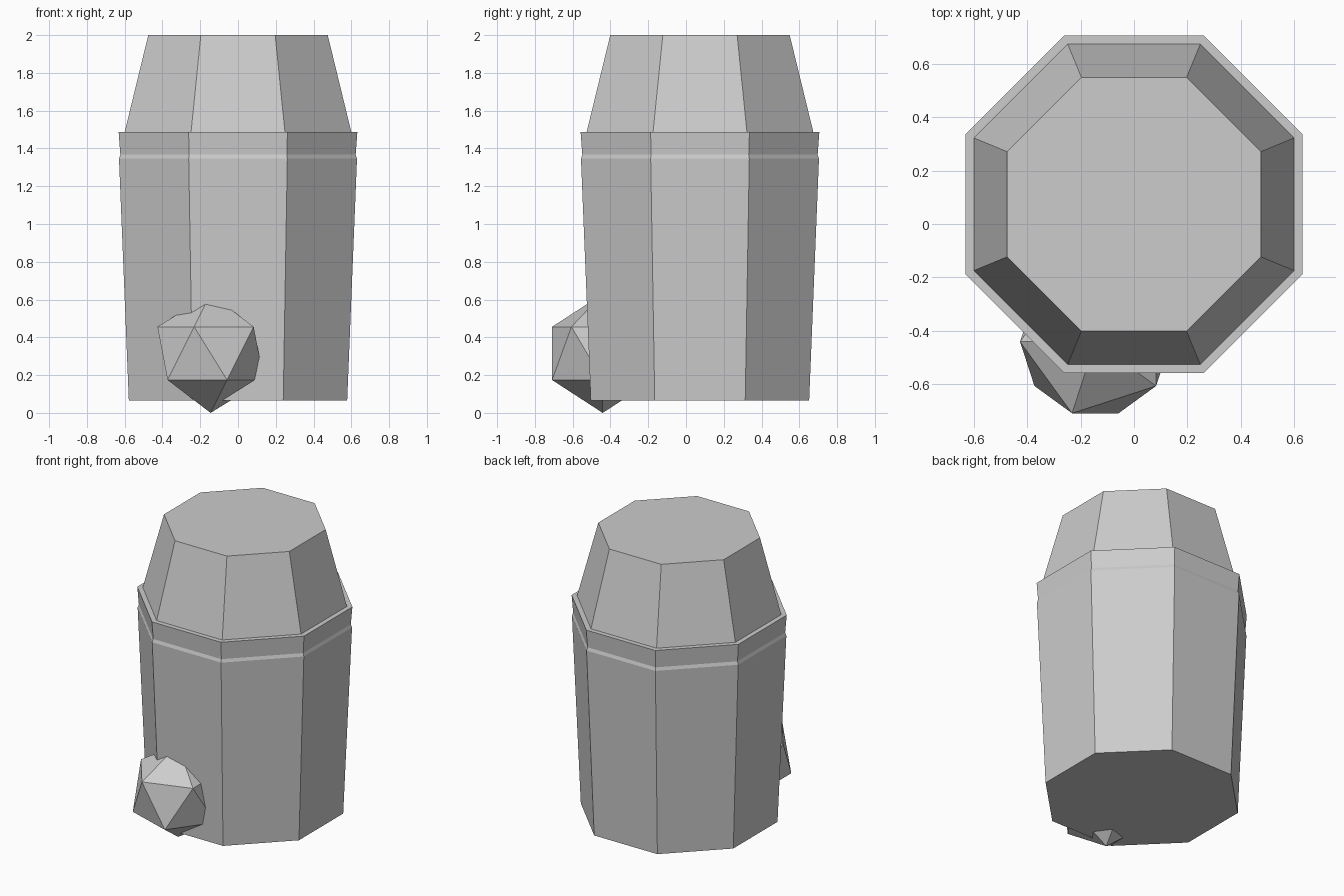
import bpy, bmesh, math
from mathutils import Matrix

if "Cube" in bpy.data.objects:
    bpy.data.objects.remove(bpy.data.objects["Cube"])

grey = bpy.data.materials.new("light_grey")
grey.diffuse_color = (0.604, 0.604, 0.604, 1)
grey.use_nodes = True
grey.node_tree.nodes["Principled BSDF"].inputs["Base Color"].default_value = grey.diffuse_color

CENTRE_Y = 0.074


def finish(name, bm):
    bmesh.ops.recalc_face_normals(bm, faces=bm.faces)
    mesh = bpy.data.meshes.new(name)
    bm.to_mesh(mesh)
    bm.free()
    mesh.materials.append(grey)
    ob = bpy.data.objects.new(name, mesh)
    bpy.context.collection.objects.link(ob)
    return ob


def octagon_loft(name, profile):
    """Stack octagons from (apothem, z) pairs and cap both ends."""
    bm = bmesh.new()
    rings = []
    for apothem, z in profile:
        r = apothem / math.cos(math.pi / 8)
        rings.append([bm.verts.new((r * math.cos((k + 0.5) * math.pi / 4),
                                    CENTRE_Y + r * math.sin((k + 0.5) * math.pi / 4), z))
                      for k in range(8)])
    for a, b in zip(rings, rings[1:]):
        for k in range(8):
            j = (k + 1) % 8
            bm.faces.new((a[k], a[j], b[j], b[k]))
    bm.faces.new(rings[0])
    bm.faces.new(rings[-1])
    return finish(name, bm)


# Tapered body, shallow sloped ledge, rim band, then the sloping top
octagon_loft("body_and_top", [
    (0.578, 0.065), (0.630, 1.346), (0.623, 1.367), (0.632, 1.487),
    (0.600, 1.487), (0.475, 2.0)])

# Faceted ball sunk into the lower front
bm = bmesh.new()
bmesh.ops.create_icosphere(
    bm, subdivisions=1, radius=0.315,
    matrix=Matrix.Translation((-0.145, -0.441, 0.318)) @ Matrix.Rotation(math.pi, 4, 'Z'))
low = min(v.co.z for v in bm.verts)
bmesh.ops.translate(bm, verts=bm.verts, vec=(0, 0, -low))
finish("front_ball", bm)
